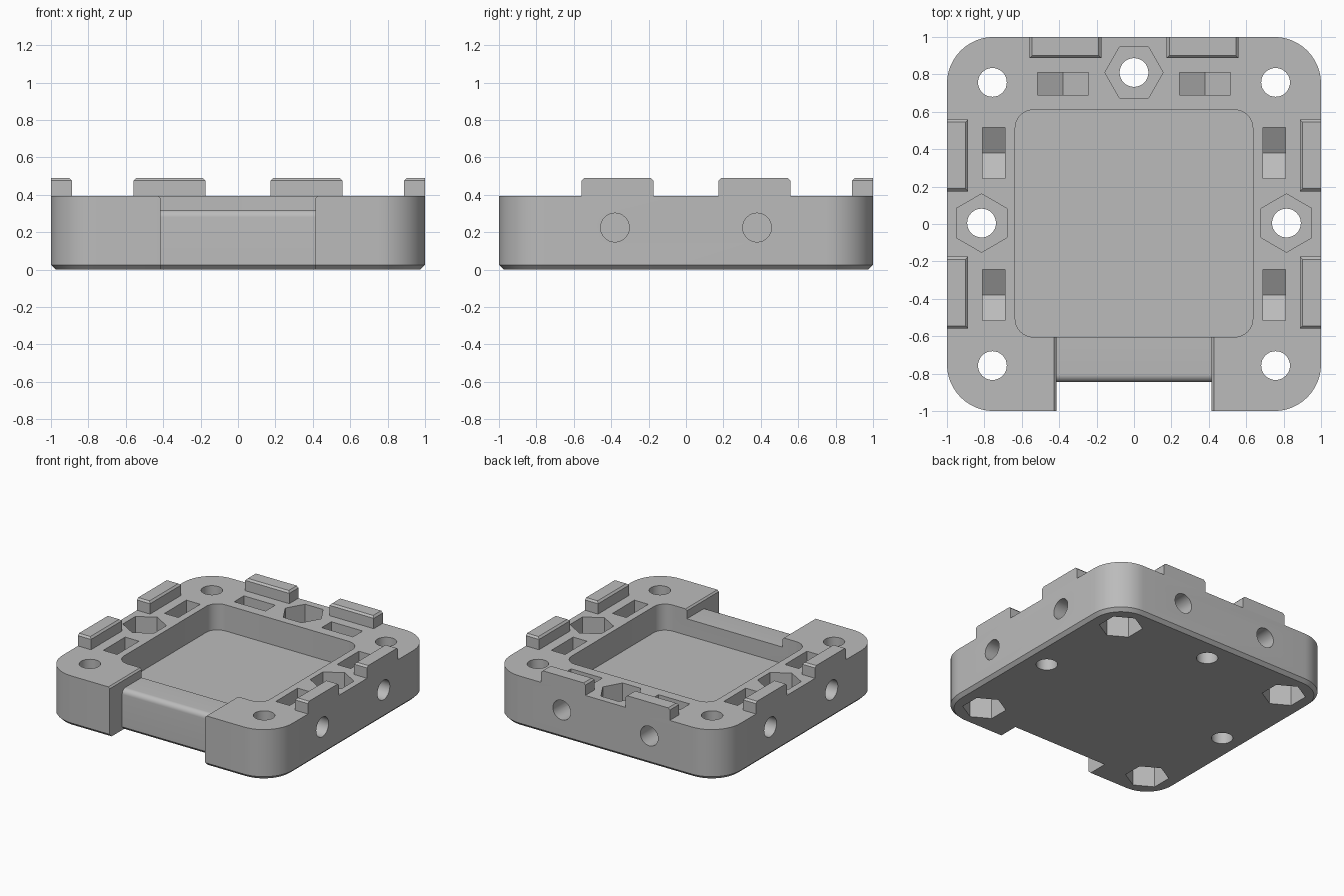
import bpy, bmesh
from math import sin, cos, pi, radians

cube = bpy.data.objects.get("Cube")
if cube:
    bpy.data.objects.remove(cube, do_unlink=True)

grey = bpy.data.materials.new("light_grey")
grey.use_nodes = True
colour = (0.5, 0.5, 0.5, 1)
grey.diffuse_color = colour
grey.node_tree.nodes["Principled BSDF"].inputs["Base Color"].default_value = colour

AXES = {"x": lambda a, b, h: (h, a, b),
        "y": lambda a, b, h: (a, h, b),
        "z": lambda a, b, h: (a, b, h)}


def loft(name, lower, upper, axis, lo, hi, middle=None):
    """Solid between matching outlines, with an optional (outline, height) between."""
    rings = [(lower, lo)] + ([middle] if middle else []) + [(upper, hi)]
    bm = bmesh.new()
    loops = [[bm.verts.new(AXES[axis](a, b, h)) for a, b in pts] for pts, h in rings]
    n = len(lower)
    bm.faces.new(loops[0])
    bm.faces.new(loops[-1])
    for p, q in zip(loops, loops[1:]):
        for i in range(n):
            j = (i + 1) % n
            bm.faces.new((p[i], p[j], q[j], q[i]))
    bmesh.ops.recalc_face_normals(bm, faces=bm.faces)
    mesh = bpy.data.meshes.new(name)
    bm.to_mesh(mesh)
    bm.free()
    mesh.materials.append(grey)
    obj = bpy.data.objects.new(name, mesh)
    bpy.context.collection.objects.link(obj)
    return obj


def rect(x0, x1, y0, y1):
    return [(x0, y0), (x1, y0), (x1, y1), (x0, y1)]


def rounded(half, r, steps=12):
    """Rounded square, counter-clockwise, starting at the front left corner of +x."""
    pts = []
    for k, (sx, sy) in enumerate([(1, -1), (1, 1), (-1, 1), (-1, -1)]):
        for i in range(steps + 1):
            t = (k - 1) * pi / 2 + i * pi / 2 / steps
            pts.append((sx * (half - r) + r * cos(t), sy * (half - r) + r * sin(t)))
    return pts


def ngon(cx, cy, r, n, turn=0.0):
    return [(cx + r * cos(turn + 2 * pi * i / n), cy + r * sin(turn + 2 * pi * i / n))
            for i in range(n)]


def cut(cutter):
    """Subtract the cutter from the body, then remove it."""
    cutter.hide_render = True
    mod = body.modifiers.new("cut", "BOOLEAN")
    mod.operation = "DIFFERENCE"
    mod.solver = "EXACT"
    mod.object = cutter
    bpy.ops.object.select_all(action="DESELECT")
    bpy.context.view_layer.objects.active = body
    body.select_set(True)
    bpy.ops.object.modifier_apply(modifier=mod.name)
    bpy.data.objects.remove(cutter, do_unlink=True)


# Body: rounded square with a front notch and a chamfered underside
H, NOTCH, RIDGE, CH = 0.395, 0.415, -0.845, 0.025


def outline(inset):
    front, back = -1 + inset, RIDGE + inset
    return rounded(1 - inset, 0.25 - inset) + [
        (-NOTCH, front), (-NOTCH, back), (NOTCH, back), (NOTCH, front)]


body = loft("body", outline(CH), outline(0), "z", 0, H, (outline(0), CH))

# Square recess with rounded corners
recess = [(x, y + 0.003) for x, y in rounded(0.635, 0.1, 8)]
recess = [(x, 0.003 + (y - 0.003) * 0.957) for x, y in recess]
cut(loft("recess_cutter", recess, recess, "z", 0.19, 0.6))

# Lowered front wall with a rounded lip, and eased notch edges
lip = [(RIDGE + 0.04 - 0.04 * sin(t), 0.28 + 0.04 * cos(t))
       for t in [i * pi / 16 for i in range(9)]]
lip = [(-0.5, 0.32)] + lip + [(-1.1, 0.28), (-1.1, 0.6), (-0.5, 0.6)]
cut(loft("lip_cutter", lip, lip, "x", -NOTCH, NOTCH))
ease = [(-NOTCH, H - 0.012), (NOTCH, H - 0.012), (NOTCH + 0.04, H + 0.028),
        (-NOTCH - 0.04, H + 0.028)]
cut(loft("edge_cutter", ease, ease, "y", -1.1, -0.5))

# Screw holes: corner ones have nut pockets below, edge ones above
R, NUT, DEPTH = 0.077, 0.156, 0.16
corners = [(sx * 0.757, sy * 0.757) for sx in (-1, 1) for sy in (-1, 1)]
edges = [(-0.815, 0.005, pi / 2), (0.815, 0.005, pi / 2), (0, 0.81, 0)]
for x, y in corners + [e[:2] for e in edges]:
    hole = ngon(x, y, R, 32)
    cut(loft("hole_cutter", hole, hole, "z", -0.1, 0.6))
for x, y in corners:
    nut = ngon(x, y, NUT, 6, pi / 2)
    cut(loft("nut_cutter", nut, nut, "z", -0.1, DEPTH))
for x, y, turn in edges:
    nut = ngon(x, y, NUT, 6, turn)
    cut(loft("nut_cutter", nut, nut, "z", H - DEPTH, 0.6))

# Side bolts, nut slots and locating tabs on the left, right and back
BOLT_Z, W = 0.225, 0.136
TAB, TOP, BEVEL = 0.192, 0.49, 0.014
for side, axis, sign in (("right", "x", -1), ("left", "x", 1), ("back", "y", 1)):
    for k, s in enumerate((-1, 1)):
        c = 0.38 * s
        slot = [(c - W, 0.147), (c, 0.069), (c + W, 0.147), (c + W, 0.6), (c - W, 0.6)]
        lo, hi = sorted((sign * 0.69, sign * 0.81))
        cut(loft("slot_cutter", slot, slot, axis, lo, hi))
        lo, hi = sorted((sign * 0.75, sign * 1.2))
        bolt = ngon(c, BOLT_Z, R, 32)
        cut(loft("bolt_cutter", bolt, bolt, axis, lo, hi))

        # Tab: chamfered on the inner edge and both ends, flush outside
        def base(b):
            along = (0.367 * s - TAB + b, 0.367 * s + TAB - b)
            across = sorted((sign * (0.887 + b), sign))
            return rect(*across, *along) if axis == "x" else rect(*along, *across)
        loft(f"{side}_tab_{k + 1}", base(0), base(BEVEL), "z", H, TOP,
             (base(0), TOP - BEVEL))

# Smooth the round surfaces and keep every edge crisp
bpy.ops.object.select_all(action="DESELECT")
body.select_set(True)
bpy.context.view_layer.objects.active = body
bpy.ops.object.shade_smooth_by_angle(angle=radians(25))
